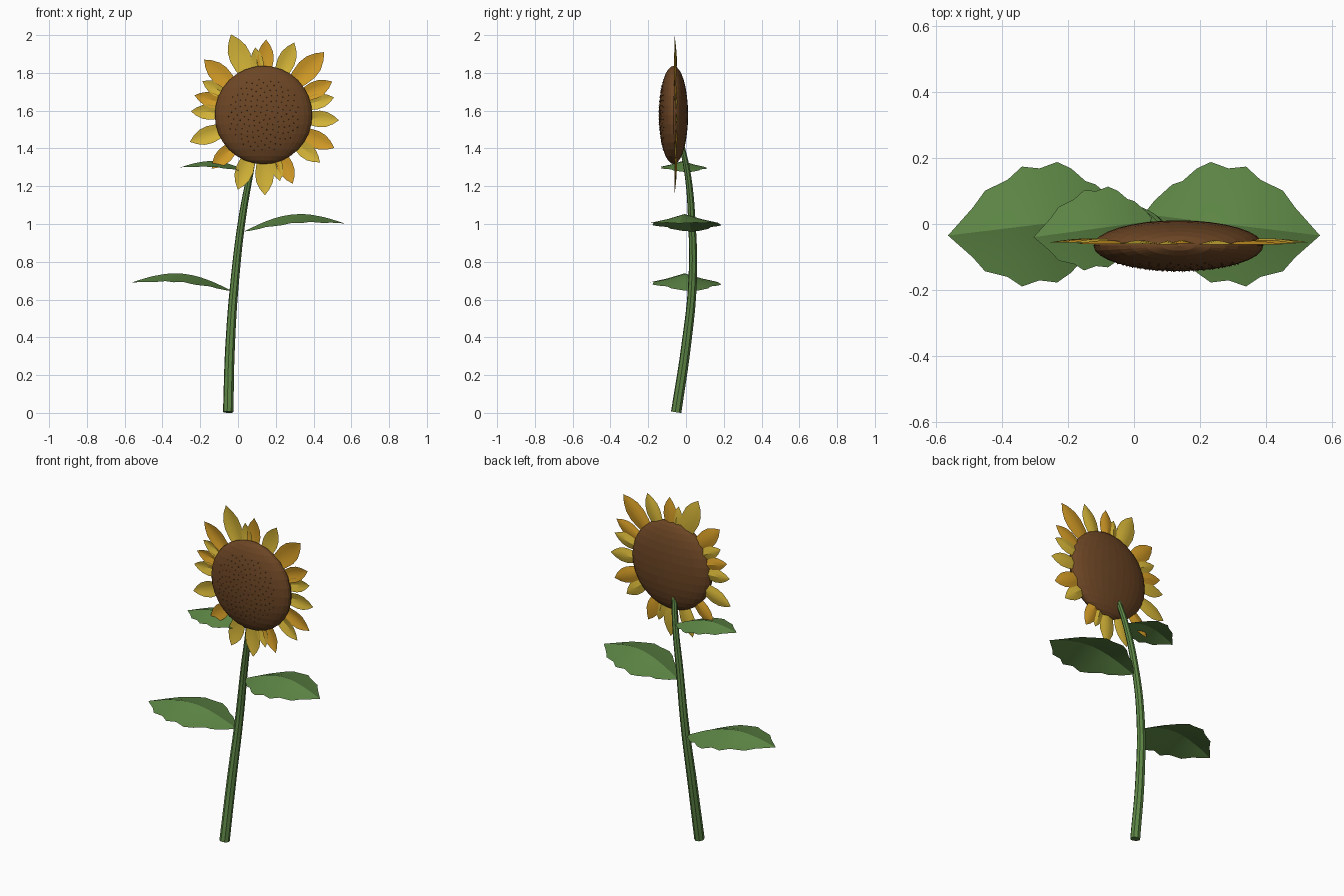
import bpy, bmesh, math, random
from mathutils import Vector, Matrix

random.seed(4)
if "Cube" in bpy.data.objects:
    bpy.data.objects.remove(bpy.data.objects["Cube"])


def material(name, rgb):
    m = bpy.data.materials.new(name)
    m.use_nodes = True
    m.diffuse_color = (*rgb, 1)
    m.node_tree.nodes["Principled BSDF"].inputs["Base Color"].default_value = (*rgb, 1)
    return m


GREEN = material("leaf green", (0.11, 0.24, 0.06))
BROWN = material("seed brown", (0.15, 0.06, 0.018))
YELLOW = material("petal yellow", (0.68, 0.47, 0.04))
ORANGE = material("petal orange", (0.67, 0.34, 0.02))


def add_object(name, bm, mat, smooth=None):
    bmesh.ops.recalc_face_normals(bm, faces=bm.faces)
    mesh = bpy.data.meshes.new(name)
    bm.to_mesh(mesh)
    bm.free()
    mesh.materials.append(mat)
    ob = bpy.data.objects.new(name, mesh)
    bpy.context.collection.objects.link(ob)
    if smooth:
        bpy.ops.object.select_all(action="DESELECT")
        ob.select_set(True)
        bpy.context.view_layer.objects.active = ob
        bpy.ops.object.shade_smooth_by_angle(angle=math.radians(smooth))
    return ob


def blade(widths, place):
    """Folded sheet: place(t, w, s) gives the point, s in -1..1 across the blade."""
    bm = bmesh.new()
    rows = []
    for t, w in widths:
        if w == 0:
            rows.append([bm.verts.new(place(t, 0, 0))] * 5)
        else:
            rows.append([bm.verts.new(place(t, w, s)) for s in (-1, -0.5, 0, 0.5, 1)])
    for a, b in zip(rows, rows[1:]):
        for i in range(4):
            corners = list(dict.fromkeys((a[i], a[i + 1], b[i + 1], b[i])))
            bm.faces.new(corners)
    return bm


# Stem: tapered, bending tube (x, y, z, radius)
STEM = [(-0.052, -0.052, 0.004, 0.028), (-0.042, 0.0, 0.35, 0.026),
        (-0.017, 0.035, 0.7, 0.023), (0.022, 0.03, 1.03, 0.02),
        (0.065, 0.008, 1.27, 0.017), (0.1, -0.03, 1.45, 0.014)]
curve = bpy.data.curves.new("stem", "CURVE")
curve.dimensions = "3D"
curve.bevel_depth = 1
curve.bevel_resolution = 2
curve.use_fill_caps = True
curve.resolution_u = 6
spline = curve.splines.new("BEZIER")
spline.bezier_points.add(len(STEM) - 1)
for p, (x, y, z, r) in zip(spline.bezier_points, STEM):
    p.co = (x, y, z)
    p.radius = r
    p.handle_left_type = p.handle_right_type = "AUTO"
curve.materials.append(GREEN)
stem = bpy.data.objects.new("stem", curve)
bpy.context.collection.objects.link(stem)
bpy.ops.object.select_all(action="DESELECT")
stem.select_set(True)
bpy.context.view_layer.objects.active = stem
bpy.ops.object.convert(target="MESH")
bpy.ops.object.shade_smooth_by_angle(angle=math.radians(40))

# Leaves: scalloped, arched and folded along the midrib
LEAF = [(0, 0), (0.06, 0.045), (0.16, 0.1), (0.22, 0.115), (0.3, 0.158), (0.38, 0.183),
        (0.48, 0.17), (0.58, 0.182), (0.66, 0.148), (0.79, 0.122), (0.86, 0.075), (1, 0)]


def leaf(name, base, tip, arch, scale):
    base, tip = Vector(base), Vector(tip)
    side = Vector((0, 1, 0))

    def place(t, w, s):
        p = base.lerp(tip, t) + side * (w * s * scale)
        p.z += arch * math.sin(math.pi * t) - 0.26 * scale * w * abs(s) ** 0.8
        return p

    add_object(name, blade(LEAF, place), GREEN, 25)


leaf("lower_leaf", (-0.03, 0.03, 0.645), (-0.565, -0.035, 0.69), 0.07, 1)
leaf("middle_leaf", (0.03, 0.03, 0.96), (0.565, -0.035, 1.003), 0.07, 1)
leaf("upper_leaf", (0.06, 0.01, 1.275), (-0.305, -0.04, 1.3), 0.045, 0.67)

# Flower head: flattened faceted ball
HEAD = Vector((0.135, -0.066, 1.577))
SIZE = Vector((0.258, 0.077, 0.26))
bm = bmesh.new()
bmesh.ops.create_uvsphere(bm, u_segments=32, v_segments=16, radius=1)
bmesh.ops.scale(bm, vec=SIZE, verts=bm.verts)
bmesh.ops.translate(bm, vec=HEAD, verts=bm.verts)
add_object("flower_head", bm, BROWN)

# Seeds: tiny studs in a spiral on the front of the head
bm = bmesh.new()
for i in range(140):
    r = 0.75 * math.sqrt((i + 0.5) / 140)
    a = i * math.radians(137.5)
    x, z = r * math.cos(a), r * math.sin(a)
    spot = HEAD + Vector((x * SIZE.x, -SIZE.y * math.sqrt(1 - r * r), z * SIZE.z))
    bmesh.ops.create_cone(bm, segments=4, radius1=0.005, radius2=0, depth=0.008,
                          matrix=Matrix.Translation(spot) @ Matrix.Rotation(math.pi / 2, 4, "X"))
add_object("seeds", bm, BROWN)

# Petals: (angle, reach from the head centre, colour)
PETALS = [(112, 0.46, "y"), (97, 0.36, "y"), (88, 0.4, "o"), (67, 0.417, "y"),
          (46, 0.463, "o"), (26, 0.405, "o"), (14, 0.385, "y"), (-4, 0.4, "y"),
          (-25, 0.413, "o"), (-40, 0.39, "y"), (-67, 0.395, "o"), (-76, 0.36, "y"),
          (-89, 0.425, "y"), (-109, 0.418, "y"), (-134, 0.395, "o"), (-160, 0.415, "y"),
          (177, 0.385, "y"), (164, 0.38, "o"), (151, 0.37, "y"), (137, 0.43, "o")]
PETAL = [(0, 0.012), (0.15, 0.024), (0.35, 0.039), (0.55, 0.046),
         (0.72, 0.041), (0.87, 0.024), (1, 0)]


def petal(number, angle, reach, tone):
    a = math.radians(angle)
    out = Vector((math.cos(a), 0, math.sin(a)))
    across = Vector((-out.z, 0, out.x))
    centre = Vector((HEAD.x, -0.055 + random.uniform(-0.004, 0.004), HEAD.z))
    start = 0.17
    fat = 0.9 + (reach - 0.39) * 5

    def place(t, w, s):
        p = centre + out * (start + (reach - start) * t) + across * (w * s * fat)
        p.y += 0.012 * (1 - abs(s)) * math.sin(math.pi * t) - 0.004
        return p

    add_object("petal_%d" % number, blade(PETAL, place),
               YELLOW if tone == "y" else ORANGE, 30)


for n, spec in enumerate(PETALS, 1):
    petal(n, *spec)
